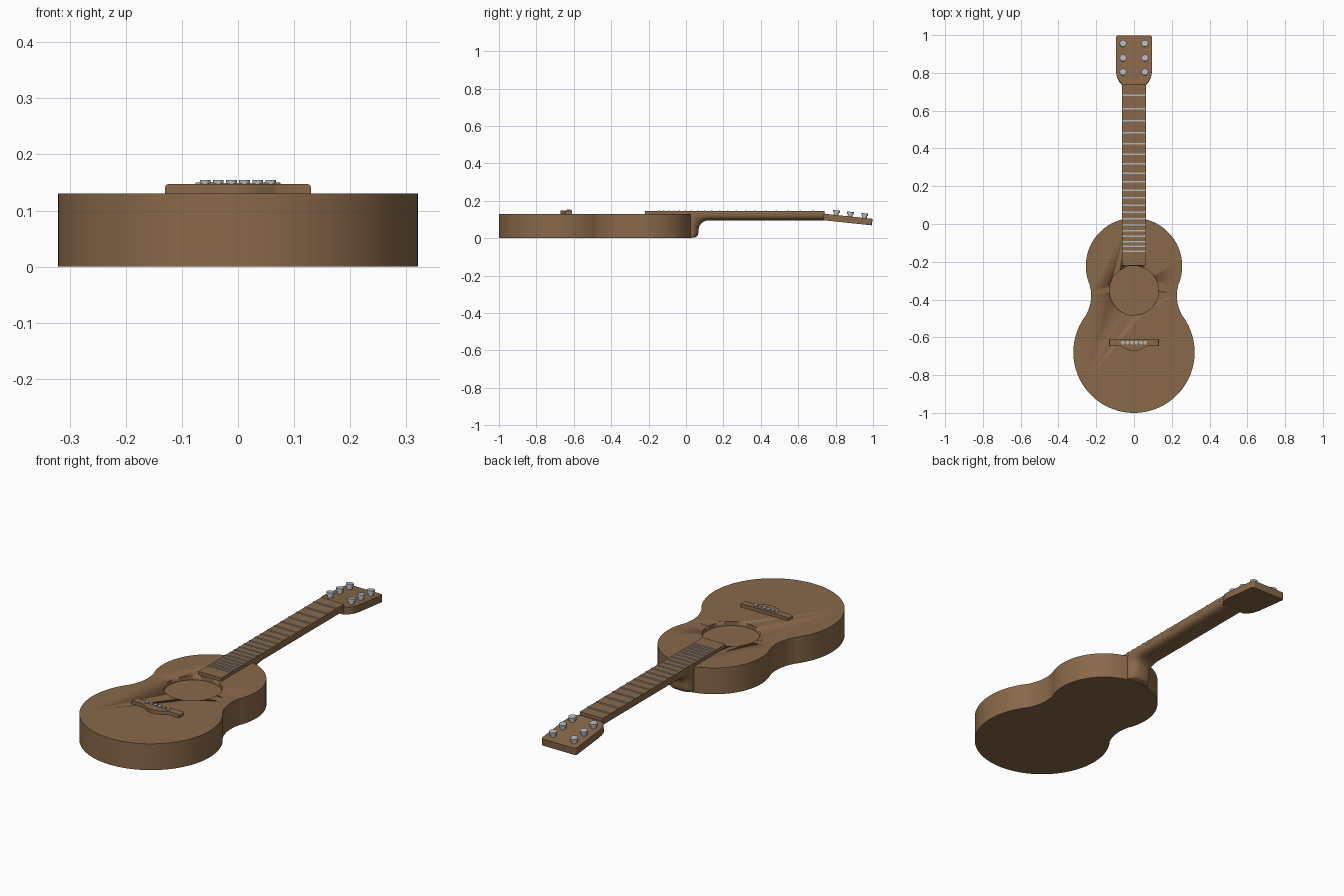
import bpy, bmesh, math
from mathutils import Matrix, Vector

if "Cube" in bpy.data.objects:
    bpy.data.objects.remove(bpy.data.objects["Cube"])

wood = bpy.data.materials.new("wood")
wood.diffuse_color = (0.25, 0.14, 0.067, 1)
wood.use_nodes = True
wood.node_tree.nodes["Principled BSDF"].inputs["Base Color"].default_value = wood.diffuse_color
metal = bpy.data.materials.new("metal")
metal.diffuse_color = (0.45, 0.47, 0.5, 1)
metal.use_nodes = True
metal.node_tree.nodes["Principled BSDF"].inputs["Base Color"].default_value = metal.diffuse_color


def finish(name, bm, mat, angle=35):
    bmesh.ops.recalc_face_normals(bm, faces=bm.faces[:])
    me = bpy.data.meshes.new(name)
    bm.to_mesh(me)
    bm.free()
    ob = bpy.data.objects.new(name, me)
    bpy.context.collection.objects.link(ob)
    me.materials.append(mat)
    bpy.ops.object.select_all(action='DESELECT')
    ob.select_set(True)
    bpy.context.view_layer.objects.active = ob
    bpy.ops.object.shade_smooth_by_angle(angle=math.radians(angle))
    return ob


def extrude_outline(bm, pts, z0, z1):
    vs = [bm.verts.new((x, y, z0)) for x, y in pts]
    face = bm.faces.new(vs)
    ext = bmesh.ops.extrude_face_region(bm, geom=[face])
    for v in ext["geom"]:
        if isinstance(v, bmesh.types.BMVert):
            v.co.z = z1


def arc(cx, cy, r, a0, a1, n):
    return [(cx + r * math.cos(a0 + (a1 - a0) * i / n),
             cy + r * math.sin(a0 + (a1 - a0) * i / n)) for i in range(n + 1)]


def mirrored(half):
    # half runs from one end of the centre line to the other on +x
    return half + [(-x, y) for x, y in reversed(half) if abs(x) > 1e-5]


def add_box(bm, x0, x1, y0, y1, z0, z1):
    extrude_outline(bm, [(x0, y0), (x1, y0), (x1, y1), (x0, y1)], z0, z1)


def add_disc(bm, r0, r1, x, y, z0, z1, tilt=Matrix(), seg=20):
    m = tilt @ Matrix.Translation((x, y, (z0 + z1) / 2))
    bmesh.ops.create_cone(bm, cap_ends=True, segments=seg, radius1=r0,
                          radius2=r1, depth=z1 - z0, matrix=m)


# body: two bout circles joined by tangent waist arcs
LOW, UP = (0.0, -0.679, 0.321), (0.0, -0.223, 0.255)
wr = 0.212
wc = (0.439, -0.379)
aL = math.atan2(wc[1] - LOW[1], wc[0])
aU = math.atan2(wc[1] - UP[1], wc[0])
half = arc(*LOW, -math.pi / 2, aL, 48)
half += arc(*wc, wr, aL + math.pi, aU + math.pi, 20)[1:-1]
half += arc(*UP, aU, math.pi / 2, 40)
half[0] = (0, half[0][1])
half[-1] = (0, half[-1][1])
bm = bmesh.new()
extrude_outline(bm, mirrored(half), 0.0, 0.13)
body = finish("body", bm, wood)

# shallow sound hole cut into the top
bm = bmesh.new()
add_disc(bm, 0.131, 0.131, 0, -0.352, 0.11, 0.2, seg=64)
cutter = finish("sound_hole_cutter", bm, wood)
cutter.hide_render = True
mod = body.modifiers.new("sound_hole", 'BOOLEAN')
mod.operation = 'DIFFERENCE'
mod.solver = 'EXACT'
mod.object = cutter
bpy.context.view_layer.objects.active = body
bpy.ops.object.modifier_apply(modifier=mod.name)
bpy.data.objects.remove(cutter)

# neck and heel: U-shaped section lofted between inner and outer (y, z) paths
stations = [((0.745, 0.131), (0.745, 0.095)), ((0.14, 0.131), (0.14, 0.095))]
for i in range(9):
    a = math.radians(90 + 90 * i / 8)
    outer = (0.12 + 0.053 * math.cos(a), 0.042 + 0.053 * math.sin(a))
    t = i / 8
    inner = (0.12 - 0.2 * t, 0.131) if t < 0.55 else (0.01, 0.131 - 0.2 * (t - 0.55))
    stations.append((inner, outer))
stations += [((0.01, 0.02), (0.066, 0.025)), ((0.01, 0.01), (0.06, 0.012)),
             ((0.01, 0.005), (0.05, 0.005))]
bm = bmesh.new()
rings = []
for inn, out in stations:
    ring = []
    for k in range(17):
        t = math.pi * k / 16
        c, s = math.cos(t), math.sin(t)
        x = 0.0625 * math.copysign(abs(c) ** 0.7, c)
        d = max(s, 0) ** 0.7
        ring.append(bm.verts.new((x, inn[0] + (out[0] - inn[0]) * d,
                                  inn[1] + (out[1] - inn[1]) * d)))
    rings.append(ring)
for a, b in zip(rings, rings[1:]):
    for k in range(17):
        n = (k + 1) % 17
        bm.faces.new((a[k], a[n], b[n], b[k]))
bm.faces.new(rings[0])
bm.faces.new(rings[-1])
finish("neck", bm, wood, 45)

# fingerboard
bm = bmesh.new()
add_box(bm, -0.0625, 0.0625, -0.22, 0.74, 0.128, 0.146)
finish("fingerboard", bm, wood)

# frets, spaced in equal temperament
bm = bmesh.new()
for n in range(1, 21):
    y = -0.556 + 1.31 * 2 ** (-n / 12)
    add_box(bm, -0.0625, 0.0625, y - 0.004, y + 0.004, 0.145, 0.149)
finish("frets", bm, metal)

# headstock, tilted back from the end of the neck
tilt = Matrix.Translation((0, 0.737, 0.131)) @ Matrix.Rotation(math.radians(-6), 4, 'X')
half = [(0, 0), (0.0625, 0), (0.068, 0.008), (0.08, 0.022), (0.088, 0.037),
        (0.093, 0.056), (0.095, 0.08)] + arc(0.085, 0.252, 0.01, 0, math.pi / 2, 5) + [(0, 0.262)]
bm = bmesh.new()
extrude_outline(bm, mirrored(half), -0.035, 0)
bmesh.ops.transform(bm, matrix=tilt, verts=bm.verts[:])
finish("headstock", bm, wood)

# tuning pegs: stem with a wider cap
bm = bmesh.new()
for x in (-0.058, 0.058):
    for y in (0.066, 0.141, 0.218):
        add_disc(bm, 0.013, 0.013, x, y, -0.005, 0.013, tilt)
        add_disc(bm, 0.018, 0.018, x, y, 0.012, 0.025, tilt)
finish("tuning_pegs", bm, metal)

# bridge with a curved belly
belly = [(0.07 * (1 - i / 8), -0.645 - 0.027 * math.sin(math.pi / 2 * i / 8)) for i in range(9)]
half = [(0, -0.61), (0.13, -0.61), (0.13, -0.645)] + belly
half[-1] = (0, -0.672)
bm = bmesh.new()
extrude_outline(bm, mirrored(half), 0.128, 0.147)
ends = [e for e in bm.edges if all(abs(v.co.x) > 0.12 and v.co.z > 0.14 for v in e.verts)]
bmesh.ops.bevel(bm, geom=ends, offset=0.006, segments=3, affect='EDGES', profile=0.5)
finish("bridge", bm, wood)

# bridge pins
bm = bmesh.new()
for i in range(6):
    x = -0.0585 + 0.0234 * i
    add_disc(bm, 0.007, 0.007, x, -0.628, 0.14, 0.149)
    add_disc(bm, 0.0095, 0.0095, x, -0.628, 0.148, 0.154)
finish("bridge_pins", bm, metal)
